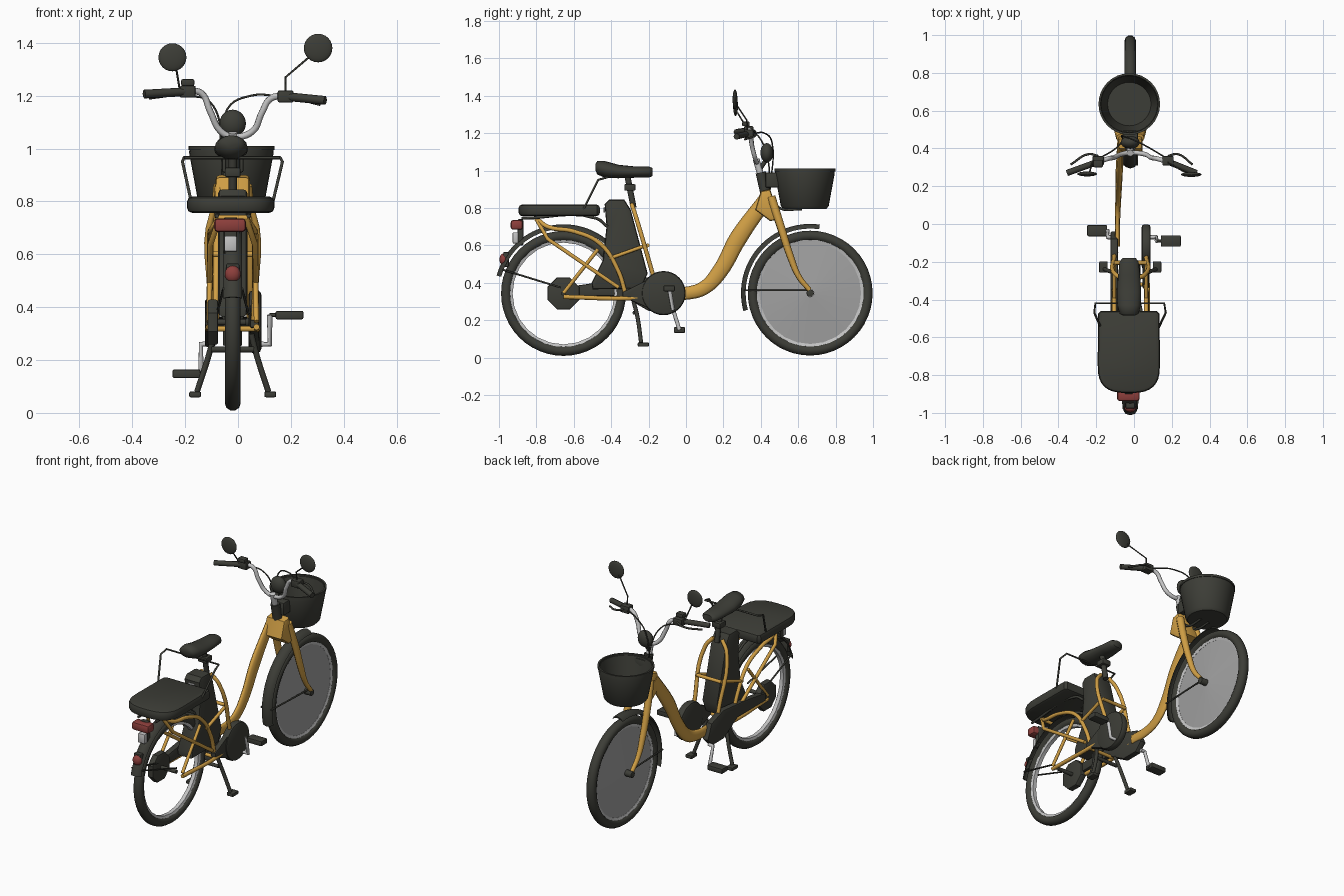
import bpy, bmesh, math
from mathutils import Vector, Matrix

if "Cube" in bpy.data.objects:
    bpy.data.objects.remove(bpy.data.objects["Cube"])

CX = -0.02  # centre plane of the bicycle

def mat(name, r, g, b):
    m = bpy.data.materials.new(name)
    m.diffuse_color = (r, g, b, 1)
    m.use_nodes = True
    m.node_tree.nodes["Principled BSDF"].inputs["Base Color"].default_value = m.diffuse_color
    return m

DARK = mat("dark_plastic", 0.046, 0.047, 0.038)
YEL = mat("yellow_paint", 0.64, 0.35, 0.06)
RED = mat("red_lens", 0.27, 0.05, 0.045)
GREY = mat("spoke_grey", 0.36, 0.36, 0.36)
SILV = mat("silver_metal", 0.55, 0.55, 0.55)

def finish(ob, m, angle=40):
    ob.data.materials.clear()
    ob.data.materials.append(m)
    bpy.ops.object.select_all(action='DESELECT')
    ob.select_set(True)
    bpy.context.view_layer.objects.active = ob
    bpy.ops.object.shade_smooth_by_angle(angle=math.radians(angle))
    return ob

def from_bm(name, bm, m, angle=40):
    bmesh.ops.recalc_face_normals(bm, faces=bm.faces)
    me = bpy.data.meshes.new(name)
    bm.to_mesh(me)
    bm.free()
    ob = bpy.data.objects.new(name, me)
    bpy.context.collection.objects.link(ob)
    return finish(ob, m, angle)

def tube(name, pts, r, m, smooth=True, radii=None):
    cu = bpy.data.curves.new(name, 'CURVE')
    cu.dimensions = '3D'
    cu.bevel_depth, cu.bevel_resolution, cu.use_fill_caps = r, 2, True
    cu.resolution_u = 6
    sp = cu.splines.new('BEZIER')
    sp.bezier_points.add(len(pts) - 1)
    for i, (bp, p) in enumerate(zip(sp.bezier_points, pts)):
        bp.co = p
        bp.handle_left_type = bp.handle_right_type = 'AUTO' if smooth else 'VECTOR'
        bp.radius = radii[i] if radii else 1
    ob = bpy.data.objects.new(name, cu)
    bpy.context.collection.objects.link(ob)
    bpy.ops.object.select_all(action='DESELECT')
    ob.select_set(True)
    bpy.context.view_layer.objects.active = ob
    bpy.ops.object.convert(target='MESH')
    return finish(bpy.context.object, m, 60)

def pair(name, pts, r, m, **k):
    """Left and right tubes; x in pts is the offset from the centre plane."""
    for s, n in ((-1, "left"), (1, "right")):
        tube(f"{n}_{name}", [(CX + s * x, y, z) for x, y, z in pts], r, m, **k)

def slab(name, outline, a, b, m, axis='x', bevel=0.008):
    """Extrude a yz outline along x (or an xy outline along z) from a to b."""
    bm = bmesh.new()
    put = (lambda p, t: (t, p[0], p[1])) if axis == 'x' else (lambda p, t: (p[0], p[1], t))
    f = bm.faces.new([bm.verts.new(put(p, a)) for p in outline])
    g = bmesh.ops.extrude_face_region(bm, geom=[f])
    d = Vector(put((0, 0), b - a))
    bmesh.ops.translate(bm, vec=d, verts=[v for v in g['geom'] if isinstance(v, bmesh.types.BMVert)])
    if bevel:
        caps = [e for e in bm.edges if len({round(v.co['xyz'.index(axis)], 5) for v in e.verts}) == 1]
        bmesh.ops.bevel(bm, geom=caps, offset=bevel, segments=2, profile=0.5, affect='EDGES')
    return from_bm(name, bm, m)

def ring(cy, cz, r, n, a0=0.0):
    return [(cy + r * math.cos(a0 + i * math.tau / n), cz + r * math.sin(a0 + i * math.tau / n)) for i in range(n)]

def box(name, c, size, m, bevel=0.006, rot=None):
    bm = bmesh.new()
    bmesh.ops.create_cube(bm, size=1)
    bmesh.ops.scale(bm, vec=size, verts=bm.verts)
    bmesh.ops.bevel(bm, geom=bm.edges[:], offset=bevel, segments=2, profile=0.5, affect='EDGES')
    if rot:
        bmesh.ops.rotate(bm, matrix=Matrix.Rotation(rot, 3, 'X'), verts=bm.verts)
    bmesh.ops.translate(bm, vec=c, verts=bm.verts)
    return from_bm(name, bm, m)

def ball(name, c, size, m):
    bm = bmesh.new()
    bmesh.ops.create_uvsphere(bm, u_segments=20, v_segments=12, radius=1)
    bmesh.ops.scale(bm, vec=size, verts=bm.verts)
    bmesh.ops.translate(bm, vec=c, verts=bm.verts)
    return from_bm(name, bm, m, 60)

def sweep(name, sections, m, closed=False, caps=False, angle=40):
    """Skin equal-length loops of points."""
    bm = bmesh.new()
    rows = [[bm.verts.new(p) for p in s] for s in sections]
    for i in range(len(rows) - (0 if closed else 1)):
        a, b = rows[i], rows[(i + 1) % len(rows)]
        for j in range(len(a)):
            k = (j + 1) % len(a)
            bm.faces.new((a[j], a[k], b[k], b[j]))
    if caps:
        bm.faces.new(rows[0])
        bm.faces.new(rows[-1])
    return from_bm(name, bm, m, angle)

def around(cy, cz, prof, a0, a1, n, closed):
    """Loops of an (x offset, radius) profile swept about a wheel axle."""
    out = []
    for i in range(n if closed else n + 1):
        a = math.radians(a0 + (a1 - a0) * i / n)
        out.append([(CX + x, cy + r * math.cos(a), cz + r * math.sin(a)) for x, r in prof])
    return out

# wheels: tyre and rim
TYRE = [(0.030 * math.cos(t * math.tau / 10), 0.307 + 0.028 * math.sin(t * math.tau / 10)) for t in range(10)]
RIM = [(-0.018, 0.29), (0.018, 0.29), (0.012, 0.272), (-0.012, 0.272)]
WHEELS = (("front", 0.664, 0.345), ("rear", -0.655, 0.343))
for n, y, z in WHEELS:
    sweep(n + "_tyre", around(y, z, TYRE, 0, 360, 48, True), DARK, True)
    sweep(n + "_rim", around(y, z, RIM, 0, 360, 24, True), SILV, True)
FY, FZ = WHEELS[0][1:]
RY, RZ = WHEELS[1][1:]

# front spoke discs and hub
for s in (-1, 1):
    sweep("front_spokes", [[(CX + s * x, *p) for p in ring(FY, FZ, r, 40)] for x, r in ((0.010, 0.284), (0.03, 0.02))], GREY)
slab("front_hub", ring(FY, FZ, 0.02, 12), CX - 0.075, CX + 0.075, DARK, bevel=0.003)
slab("rear_axle", ring(RY, RZ, 0.012, 10), CX - 0.09, CX + 0.05, DARK, bevel=0)

# mudguards
GUARD = [(-0.036, 0.345), (-0.025, 0.362), (0, 0.37), (0.025, 0.362), (0.036, 0.345), (0.022, 0.354), (0, 0.361), (-0.022, 0.354)]
sweep("front_mudguard", around(FY, FZ, GUARD, 82, 195, 24, False), DARK, caps=True)
sweep("rear_mudguard", around(RY, RZ, GUARD, 5, 165, 30, False), DARK, caps=True)
pair("front_mudguard_stay", [(0.035, 0.31, 0.36), (0.05, 0.66, 0.36)], 0.005, DARK)
pair("rear_mudguard_stay", [(0.035, -0.98, 0.47), (0.06, -0.67, 0.375)], 0.005, DARK)

# flattened main tube, drifting to the left
main = tube("main_tube", [(0, 0.43, 0.85), (0, 0.28, 0.64), (0, 0.18, 0.46), (0, 0.1, 0.375), (0, 0.02, 0.347), (0, -0.12, 0.345)],
            0.05, YEL, radii=[0.8, 0.95, 0.85, 0.75, 0.7, 0.65])
for v in main.data.vertices:
    v.co.x = v.co.x * 0.4 - 0.088 + 0.035 * max(0, v.co.y)

# head and fork
slab("head_shell", [(0.40, 0.89), (0.45, 0.90), (0.505, 0.74), (0.45, 0.73), (0.37, 0.79)], CX - 0.065, CX + 0.065, YEL, bevel=0.015)
pair("fork_leg", [(0.05, 0.455, 0.86), (0.065, 0.51, 0.69), (0.068, 0.555, 0.55), (0.068, 0.605, 0.43), (0.065, 0.66, 0.362)],
     0.022, YEL, radii=[1.1, 1, 0.9, 0.7, 0.6])
tube("head_bearing", [(CX, 0.425, 0.88), (CX, 0.40, 0.99)], 0.028, DARK)
tube("stem", [(CX, 0.405, 0.96), (CX, 0.375, 1.06)], 0.018, SILV)

# handlebar, grips, switches, levers, mirrors
tube("handlebar", [(-0.20, 0.325, 1.215), (-0.14, 0.345, 1.21), (-0.105, 0.352, 1.14), (-0.065, 0.37, 1.065), (CX, 0.378, 1.045),
                   (0.055, 0.37, 1.065), (0.09, 0.352, 1.135), (0.125, 0.345, 1.19), (0.19, 0.325, 1.197)], 0.0125, SILV)
for s, n, xi, zi, xo, zo in ((-1, "left", -0.19, 1.215, -0.355, 1.206), (1, "right", 0.18, 1.197, 0.33, 1.182)):
    tube(n + "_grip", [(xi, 0.33, zi), (xo, 0.27, zo)], 0.0165, DARK)
    box(n + "_switch", (xi, 0.335, zi), (0.06, 0.05, 0.045), DARK)
    tube(n + "_brake_lever", [(xi, 0.36, zi), (xi + s * 0.05, 0.37, zi - 0.01), (xo - s * 0.02, 0.315, zo - 0.015)], 0.006, DARK)
box("bell", (-0.19, 0.32, 1.25), (0.05, 0.04, 0.025), DARK)
ball("left_mirror", (-0.248, 0.265, 1.345), (0.053, 0.013, 0.053), DARK)
ball("right_mirror", (0.303, 0.262, 1.38), (0.054, 0.013, 0.054), DARK)
tube("left_mirror_stalk", [(-0.22, 0.33, 1.22), (-0.235, 0.275, 1.31)], 0.004, DARK)
tube("right_mirror_stalk", [(0.18, 0.33, 1.20), (0.18, 0.325, 1.27), (0.28, 0.268, 1.355)], 0.004, DARK, smooth=False)
tube("left_cable", [(-0.18, 0.35, 1.20), (-0.11, 0.39, 1.18), (-0.06, 0.44, 1.05), (-0.05, 0.44, 0.88)], 0.004, DARK)
tube("right_cable", [(0.17, 0.35, 1.195), (0.05, 0.42, 1.20), (-0.04, 0.46, 1.15), (-0.06, 0.45, 0.9)], 0.004, DARK)

# headlight and its bracket
ball("headlight", (CX, 0.432, 1.095), (0.05, 0.034, 0.052), DARK)
tube("headlight_bracket", [(CX, 0.39, 1.0), (CX, 0.43, 1.06)], 0.012, DARK)

# basket: double wall with floor and rim
BX, BY = -0.025, 0.635
def circle(r, z):
    return [(BX + r * math.cos(i * math.tau / 32), BY + r * math.sin(i * math.tau / 32), z) for i in range(32)]
sweep("basket", [circle(r, z) for r, z in ((0.115, 0.815), (0.15, 1.0), (0.158, 1.005), (0.160, 0.985), (0.128, 0.81), (0.115, 0.795))],
      DARK, caps=True)
sweep("basket_rim", [circle(r, z) for r, z in ((0.152, 1.01), (0.163, 1.01), (0.163, 0.995), (0.152, 0.995))], DARK, closed=True)
box("basket_bracket", (CX, 0.46, 0.95), (0.08, 0.07, 0.08), DARK)
pair("basket_support", [(0.03, 0.44, 0.87), (0.03, 0.50, 0.80), (0.03, 0.62, 0.795)], 0.007, DARK)

# saddle: lofted ellipses
def oval(y, z, w, h):
    return [(-0.026 + w * math.cos(i * math.tau / 16), y, z + h * math.sin(i * math.tau / 16)) for i in range(16)]
sweep("saddle", [oval(*s) for s in ((-0.485, 1.02, 0.03, 0.015), (-0.475, 1.015, 0.05, 0.035), (-0.43, 1.005, 0.062, 0.045),
      (-0.36, 0.995, 0.064, 0.036), (-0.27, 0.992, 0.058, 0.03), (-0.20, 0.992, 0.05, 0.03), (-0.18, 0.992, 0.035, 0.022))],
      DARK, caps=True, angle=60)
tube("seat_post", [(CX, -0.315, 0.98), (CX, -0.28, 0.80)], 0.016, DARK)
box("seat_clamp", (CX, -0.30, 0.91), (0.06, 0.06, 0.035), DARK)

# battery
slab("battery", [(-0.435, 0.82), (-0.41, 0.845), (-0.33, 0.845), (-0.295, 0.79), (-0.205, 0.45), (-0.24, 0.37), (-0.50, 0.365),
                 (-0.505, 0.40), (-0.445, 0.52), (-0.425, 0.70)], CX - 0.055, CX + 0.055, DARK, bevel=0.014)
box("battery_label", (CX, -0.437, 0.79), (0.045, 0.006, 0.03), SILV, bevel=0.002)

# rear frame
pair("seat_tube", [(0.03, -0.29, 0.82), (0.075, -0.27, 0.76), (0.085, -0.17, 0.42)], 0.012, YEL)
pair("rack_arch", [(0.05, -0.79, 0.735), (0.075, -0.74, 0.70), (0.085, -0.60, 0.675), (0.085, -0.46, 0.61), (0.085, -0.365, 0.47), (0.08, -0.32, 0.33)], 0.012, YEL)
pair("rack_stay", [(0.05, -0.80, 0.74), (0.085, -0.74, 0.635), (0.09, -0.36, 0.375)], 0.011, YEL, smooth=False)
pair("hub_stay", [(0.09, -0.655, 0.345), (0.085, -0.47, 0.58)], 0.010, YEL)
pair("chain_stay", [(0.09, -0.655, 0.325), (0.09, -0.28, 0.318), (0.075, -0.15, 0.33)], 0.012, YEL)
pair("battery_brace", [(0.085, -0.41, 0.53), (0.085, -0.215, 0.60)], 0.010, YEL)
for n, y, z, w in (("rack", -0.80, 0.738, 0.055), ("battery_front", -0.205, 0.60, 0.085), ("stay", -0.32, 0.318, 0.09)):
    tube(n + "_cross_bar", [(CX - w, y, z), (CX + w, y, z)], 0.011, YEL)

# right motor cover and left chain case
slab("motor_cover", ring(-0.12, 0.345, 0.118, 32), 0.04, 0.088, DARK, bevel=0.015)
slab("motor_cover_tail", [(-0.16, 0.44), (-0.34, 0.35), (-0.34, 0.325), (-0.19, 0.26)], 0.045, 0.08, DARK)
slab("chain_case", [(-0.62, 0.33), (-0.62, 0.38), (-0.45, 0.405), (-0.20, 0.43), (-0.08, 0.39), (-0.04, 0.30), (-0.09, 0.25), (-0.20, 0.25), (-0.34, 0.33)],
     -0.125, -0.085, DARK)
slab("chain_case_end", ring(RY, RZ, 0.092, 8, math.pi / 8), -0.115, -0.075, DARK)

# cranks and pedals
AY, AZ = -0.07, 0.26
for n, x0, x1, xp, y, z in (("left", -0.11, -0.14, -0.195, -0.035, 0.148), ("right", 0.07, 0.12, 0.195, -0.09, 0.37)):
    tube(n + "_crank", [(x0, AY, AZ), (x1, AY, AZ), (x1, y, z)], 0.011, SILV, smooth=False)
    tube(n + "_pedal_axle", [(x1, y, z), (xp, y, z)], 0.007, DARK)
    box(n + "_pedal", (xp, y, z), (0.105, 0.06, 0.032), DARK)

# centre stand
tube("stand_bridge", [(CX - 0.08, -0.275, 0.24), (CX + 0.08, -0.275, 0.24)], 0.011, DARK)
pair("stand_leg", [(0.07, -0.28, 0.30), (0.09, -0.26, 0.22), (0.135, -0.24, 0.08)], 0.011, DARK)
for s in (-1, 1):
    box("stand_foot", (CX + s * 0.142, -0.228, 0.07), (0.045, 0.06, 0.022), DARK)

# rear pad with rounded back, rack wire
pad = [(-0.19, -0.475), (-0.175, -0.46), (0.12, -0.46), (0.135, -0.475)]
pad += [(-0.0275 + 0.165 * math.copysign(abs(math.cos(t)) ** 0.7, math.cos(t)), -0.74 - 0.155 * math.sin(t) ** 0.7)
        for t in (math.pi * i / 16 for i in range(17))]
slab("rear_pad", pad, 0.757, 0.818, DARK, axis='z', bevel=0.018)
pair("rack_rail", [(0.05, -0.42, 0.70), (0.06, -0.48, 0.745), (0.06, -0.88, 0.745)], 0.008, DARK)
tube("passenger_handle", [(-0.175, -0.55, 0.79), (-0.21, -0.47, 0.95), (-0.205, -0.42, 0.965), (0.16, -0.42, 0.965), (0.168, -0.47, 0.95), (0.13, -0.55, 0.79)],
     0.006, DARK, smooth=False)

# tail lamp, number lamp, reflector
box("tail_lamp", (-0.03, -0.905, 0.71), (0.12, 0.065, 0.052), RED, bevel=0.014)
box("lamp_bracket", (-0.028, -0.885, 0.67), (0.05, 0.03, 0.14), DARK)
box("number_lamp", (-0.028, -0.912, 0.64), (0.048, 0.03, 0.06), SILV)
ball("rear_reflector", (CX, -0.975, 0.525), (0.03, 0.022, 0.032), RED)
box("reflector_base", (CX, -0.962, 0.525), (0.05, 0.03, 0.08), DARK)
